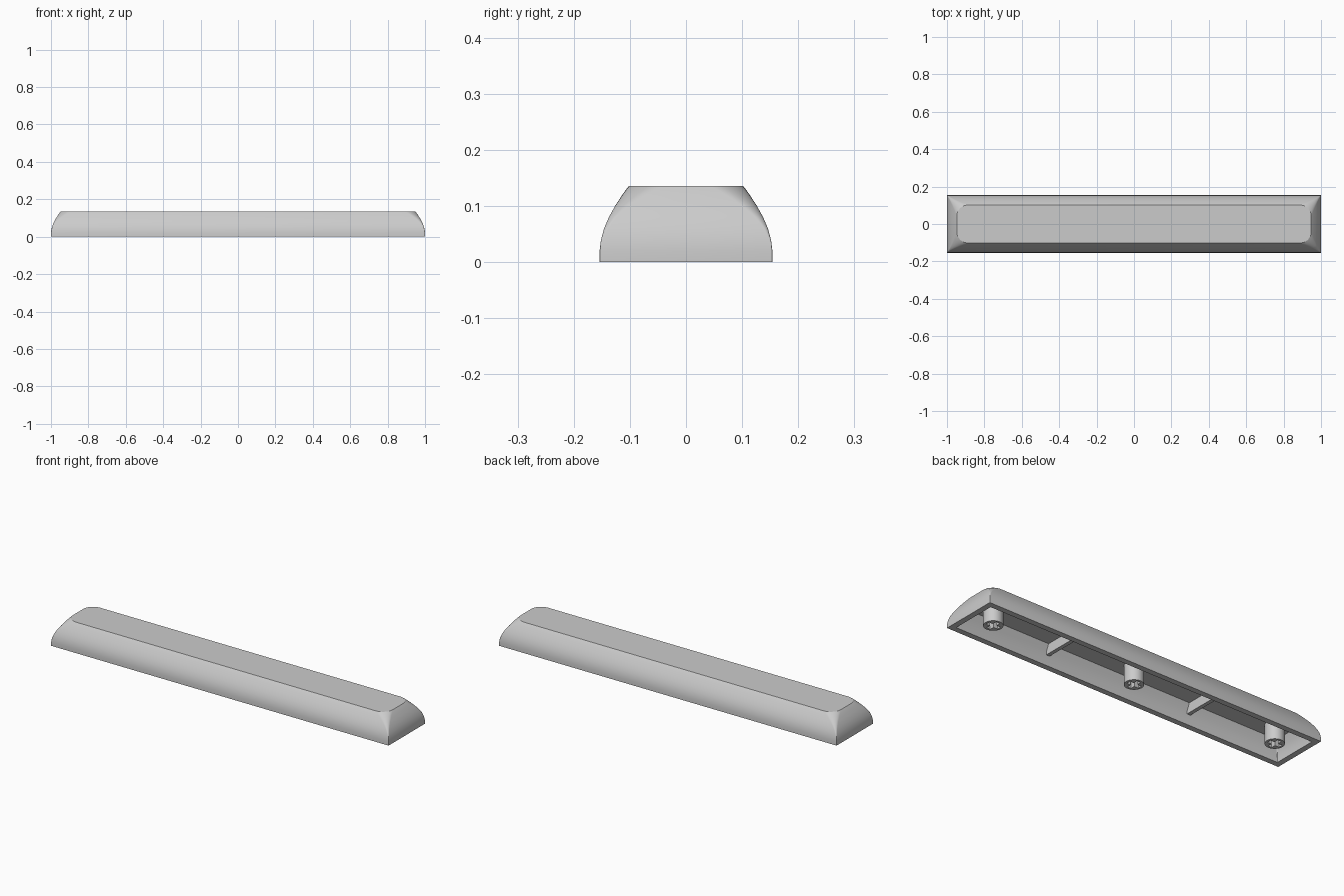
import bpy, bmesh, math

if "Cube" in bpy.data.objects:
    bpy.data.objects.remove(bpy.data.objects["Cube"])

HX, HY = 1.0, 0.154          # half length and half width at the base
SEG = 8                      # segments per rounded corner


def ring(bm, inset, radius, z):
    """Rounded rectangle loop of vertices."""
    hx, hy = HX - inset - radius, HY - inset - radius
    verts = []
    for i, (sx, sy) in enumerate([(1, 1), (-1, 1), (-1, -1), (1, -1)]):
        for k in range(SEG + 1):
            a = math.pi / 2 * (i + k / SEG)
            verts.append(bm.verts.new((sx * hx + radius * math.cos(a),
                                       sy * hy + radius * math.sin(a), z)))
    return verts


def finish(bm, name):
    bmesh.ops.recalc_face_normals(bm, faces=bm.faces)
    mesh = bpy.data.meshes.new(name)
    bm.to_mesh(mesh)
    bm.free()
    ob = bpy.data.objects.new(name, mesh)
    bpy.context.collection.objects.link(ob)
    return ob


def activate(ob):
    bpy.ops.object.select_all(action='DESELECT')
    ob.select_set(True)
    bpy.context.view_layer.objects.active = ob


def smooth(ob):
    activate(ob)
    bpy.ops.object.shade_smooth_by_angle(angle=math.radians(30))


def box(name, size, loc):
    bm = bmesh.new()
    bmesh.ops.create_cube(bm, size=1)
    bmesh.ops.scale(bm, vec=size, verts=bm.verts)
    ob = finish(bm, name)
    ob.location = loc
    return ob


# Hollow cap: inner ceiling, down to the rim, up the bulging outside (inset, radius, z)
sections = [(0.058, 0.01, 0.1), (0.042, 0.005, 0.065), (0.032, 0.003, 0.03), (0.03, 0.002, 0),
            (0, 0.001, 0), (0, 0.001, 0.02), (0.0025, 0.003, 0.04), (0.008, 0.007, 0.06),
            (0.0165, 0.014, 0.08), (0.0275, 0.026, 0.1), (0.0405, 0.043, 0.12),
            (0.0475, 0.053, 0.13), (0.0525, 0.06, 0.136)]
bm = bmesh.new()
rings = [ring(bm, *s) for s in sections]
for a, b in zip(rings, rings[1:]):
    n = len(a)
    for i in range(n):
        j = (i + 1) % n
        bm.faces.new((a[i], a[j], b[j], b[i]))
bm.faces.new(rings[0])
bm.faces.new(rings[-1])
smooth(finish(bm, "cap_shell"))

# Three round mounting stems with cross-shaped sockets
for label, x in (("left", -0.85), ("middle", 0), ("right", 0.85)):
    bm = bmesh.new()
    bmesh.ops.create_cone(bm, cap_ends=True, segments=32, radius1=0.047,
                          radius2=0.047, depth=0.104)
    stem = finish(bm, "stem_" + label)
    stem.location = (x, 0, 0.052)
    for size in ((0.07, 0.022, 0.14), (0.022, 0.07, 0.14)):
        cutter = box("socket_cutter", size, (x, 0, 0))
        cutter.hide_render = True
        mod = stem.modifiers.new("socket", 'BOOLEAN')
        mod.operation, mod.solver, mod.object = 'DIFFERENCE', 'EXACT', cutter
        activate(stem)
        bpy.ops.object.modifier_apply(modifier=mod.name)
        bpy.data.objects.remove(cutter)
    smooth(stem)

# Cross ribs stiffening the inside
for label, x in (("left", -0.425), ("right", 0.425)):
    box("rib_" + label, (0.02, 0.226, 0.056), (x, 0, 0.076))
